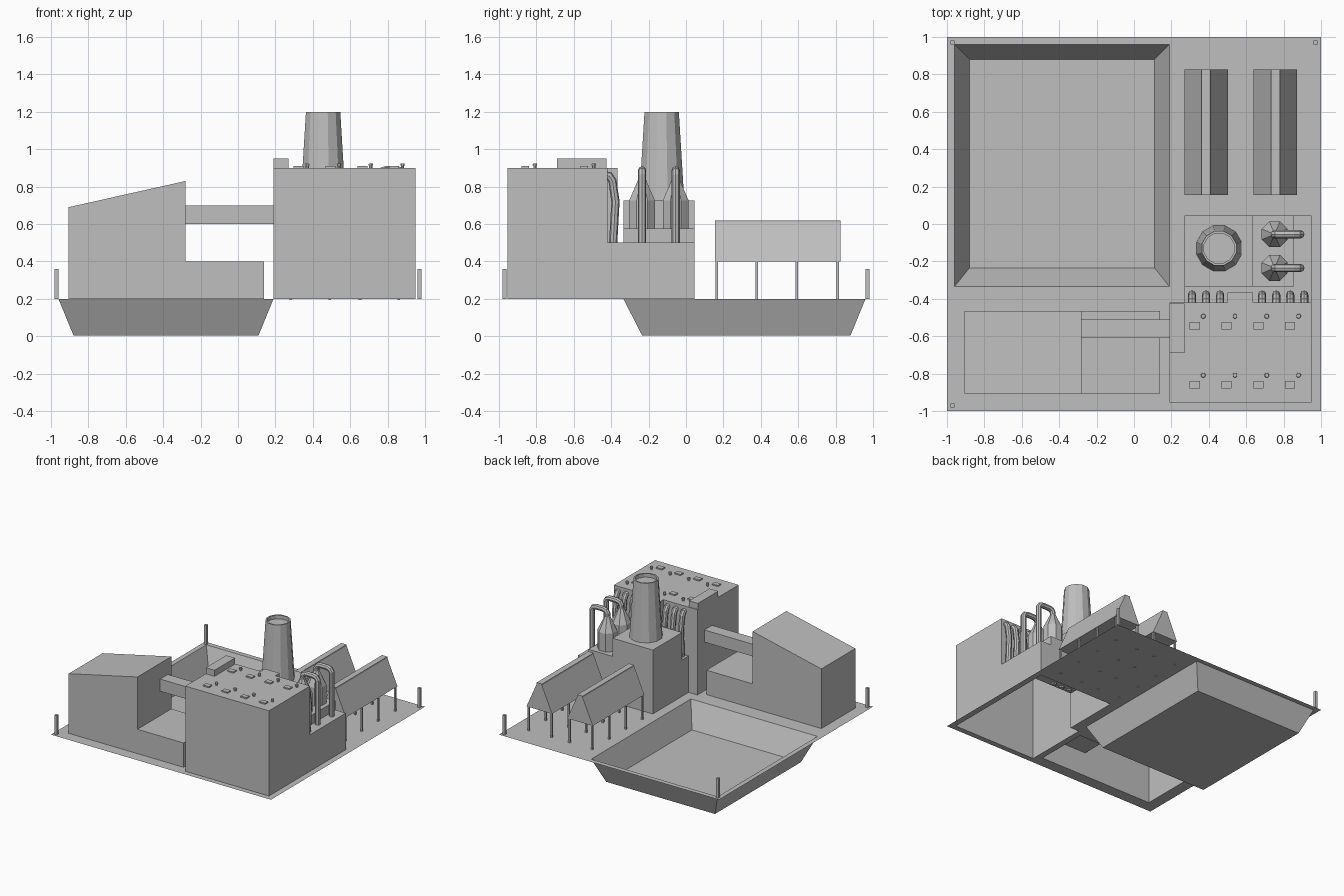
import bpy, bmesh, math
from mathutils import Vector

cube = bpy.data.objects.get("Cube")
if cube:
    bpy.data.objects.remove(cube, do_unlink=True)

GROUND = 0.2

grey = bpy.data.materials.new("plain_grey")
grey.use_nodes = True
grey.diffuse_color = (0.52, 0.52, 0.52, 1)
grey.node_tree.nodes["Principled BSDF"].inputs["Base Color"].default_value = (0.52, 0.52, 0.52, 1)


def add_mesh(name, bm):
    mesh = bpy.data.meshes.new(name)
    bm.to_mesh(mesh)
    bm.free()
    mesh.materials.append(grey)
    obj = bpy.data.objects.new(name, mesh)
    bpy.context.collection.objects.link(obj)
    return obj


def box(name, x, y, z, open_sides=()):
    """Box from ranges; faces whose normal is listed in open_sides are left out."""
    bm = bmesh.new()
    bmesh.ops.create_cube(bm, size=1)
    for v in bm.verts:
        v.co = Vector([r[0] if c < 0 else r[1] for c, r in zip(v.co, (x, y, z))])
    bm.normal_update()
    gone = [f for f in bm.faces if any(f.normal.dot(Vector(s)) > 0.9 for s in open_sides)]
    bmesh.ops.delete(bm, geom=gone, context='FACES')
    return add_mesh(name, bm)


def extrude_profile(name, points, y0, y1, open_bottom=False):
    """Extrude an x-z outline along y."""
    bm = bmesh.new()
    face = bm.faces.new([bm.verts.new((x, y0, z)) for x, z in points])
    moved = bmesh.ops.extrude_face_region(bm, geom=[face], use_keep_orig=True)["geom"]
    for v in moved:
        if isinstance(v, bmesh.types.BMVert):
            v.co.y = y1
    bmesh.ops.recalc_face_normals(bm, faces=bm.faces)
    if open_bottom:
        bm.normal_update()
        low = [f for f in bm.faces if f.normal.z < -0.9]
        bmesh.ops.delete(bm, geom=low, context='FACES')
    return add_mesh(name, bm)


def lathe(name, centre, rings, sides):
    """Revolve (radius, z) rings around a vertical axis and cap both ends."""
    bm = bmesh.new()
    loops = []
    for r, z in rings:
        angles = [2 * math.pi * (i + 0.5) / sides for i in range(sides)]
        loops.append([bm.verts.new((centre[0] + r * math.cos(a), centre[1] + r * math.sin(a), z))
                      for a in angles])
    for a, b in zip(loops, loops[1:]):
        for i in range(sides):
            j = (i + 1) % sides
            bm.faces.new((a[i], a[j], b[j], b[i]))
    bm.faces.new(loops[0][::-1])
    bm.faces.new(loops[-1])
    return add_mesh(name, bm)


def pipe(name, points, radius):
    """Eight-sided tube along a path."""
    curve = bpy.data.curves.new(name, 'CURVE')
    curve.dimensions = '3D'
    curve.bevel_depth = radius
    curve.bevel_resolution = 2
    curve.use_fill_caps = True
    spline = curve.splines.new('POLY')
    spline.points.add(len(points) - 1)
    for p, co in zip(spline.points, points):
        p.co = (*co, 1)
    helper = bpy.data.objects.new(name + "_path", curve)
    bpy.context.collection.objects.link(helper)
    deps = bpy.context.evaluated_depsgraph_get()
    mesh = bpy.data.meshes.new_from_object(helper.evaluated_get(deps))
    bpy.data.objects.remove(helper, do_unlink=True)
    mesh.materials.clear()
    mesh.materials.append(grey)
    mesh.shade_flat()
    obj = bpy.data.objects.new(name, mesh)
    bpy.context.collection.objects.link(obj)


# Footprints (x range, y range)
POOL = ((-0.96, 0.19), (-0.335, 0.96))
OFFICE = ((-0.905, 0.14), (-0.905, -0.465))
HALL = ((0.19, 0.95), (-0.955, -0.42))
ANNEX = ((0.27, 0.95), (-0.42, 0.045))
FOOTPRINTS = (POOL, OFFICE, HALL, ANNEX)

# Ground sheet, left open under the buildings and the basin
bm = bmesh.new()
xs = sorted({-1, 1}.union(*[f[0] for f in FOOTPRINTS]))
ys = sorted({-1, 1}.union(*[f[1] for f in FOOTPRINTS]))
for x0, x1 in zip(xs, xs[1:]):
    for y0, y1 in zip(ys, ys[1:]):
        cx, cy = (x0 + x1) / 2, (y0 + y1) / 2
        if not any(a[0] < cx < a[1] and b[0] < cy < b[1] for a, b in FOOTPRINTS):
            bm.faces.new([bm.verts.new((x, y, GROUND))
                          for x, y in ((x0, y0), (x1, y0), (x1, y1), (x0, y1))])
bmesh.ops.remove_doubles(bm, verts=bm.verts, dist=0.0001)
bmesh.ops.dissolve_limit(bm, angle_limit=0.01, verts=bm.verts, edges=bm.edges)
add_mesh("ground_sheet", bm)

# Sunken basin with sloping walls
basin = box("basin", *POOL, (0.005, GROUND), [(0, 0, 1)])
for v in basin.data.vertices:
    if v.co.z < 0.1:
        v.co.x += 0.08 if v.co.x < -0.4 else -0.08
        v.co.y += 0.1 if v.co.y < 0.3 else -0.08
basin.data.flip_normals()

# Office block with sloping roof and its bridge
extrude_profile("office_block", [(-0.905, GROUND), (0.14, GROUND), (0.14, 0.4), (-0.28, 0.4),
                                 (-0.28, 0.83), (-0.905, 0.69)], *OFFICE[1], open_bottom=True)
box("bridge", (-0.28, 0.19), (-0.61, -0.51), (0.6, 0.7), [(1, 0, 0), (-1, 0, 0)])

# Main hall and annex share one hollow interior
DOWN, FRONT, BACK = (0, 0, -1), (0, -1, 0), (0, 1, 0)
box("main_hall", *HALL, (GROUND, 0.9), [DOWN, BACK])
box("annex", *ANNEX, (GROUND, 0.5), [DOWN, FRONT])
bm = bmesh.new()
bm.faces.new([bm.verts.new((x, -0.42, z)) for x, z in
              ((0.19, 0.2), (0.19, 0.9), (0.95, 0.9), (0.95, 0.5), (0.27, 0.5), (0.27, 0.2))])
add_mesh("hall_back_wall", bm)
box("wall_column", (0.5, 0.635), (-0.42, -0.365), (0.5, 0.9), [DOWN, FRONT])
box("roof_hut", (0.19, 0.27), (-0.69, -0.425), (0.9, 0.95), [DOWN])
box("chimney_base", (0.27, 0.635), (-0.335, 0.045), (0.5, 0.725), [DOWN])
box("vessel_base", (0.635, 0.855), (-0.335, 0.045), (0.5, 0.575), [DOWN])

# Roof vents and hatches
for y in (-0.545, -0.86):
    for x in (0.325, 0.495, 0.665, 0.835):
        box("roof_hatch", (x - 0.027, x + 0.027), (y - 0.02, y + 0.02), (0.9, 0.91), [DOWN])
        lathe("roof_vent", (x + 0.045, y + 0.052), [(0.009, 0.9), (0.009, 0.912),
                                                    (0.013, 0.914), (0.011, 0.924)], 8)

# Chimney with a recessed mouth
lathe("chimney", (0.455, -0.13), [(0.125, 0.725), (0.095, 1.2), (0.083, 1.2), (0.083, 1.17)], 12)

# Vessels with overhead pipes
for y in (-0.055, -0.235):
    lathe("vessel", (0.752, y), [(0.075, 0.575), (0.075, 0.725), (0.028, 0.825), (0.022, 0.84)], 8)
    pipe("vessel_pipe", [(0.752, y, 0.82), (0.752, y, 0.86), (0.765, y, 0.88), (0.79, y, 0.887),
                         (0.852, y, 0.887), (0.877, y, 0.88), (0.89, y, 0.86), (0.89, y, 0.49)], 0.022)

# Row of bent pipes on the hall's back wall
for x in (0.31, 0.385, 0.46, 0.685, 0.76, 0.835, 0.91):
    pipe("wall_pipe", [(x, -0.44, 0.862), (x, -0.41, 0.857), (x, -0.393, 0.83),
                       (x, -0.377, 0.72), (x, -0.39, 0.49)], 0.022)

# Two raised gabled sheds on legs
for x in (0.27, 0.64):
    extrude_profile("shed", [(x, 0.4), (x + 0.232, 0.4), (x + 0.14, 0.608), (x + 0.14, 0.62),
                             (x + 0.092, 0.62), (x + 0.092, 0.608)], 0.155, 0.825)
    for lx in (x + 0.012, x + 0.22):
        for y in (0.165, 0.378, 0.593, 0.812):
            box("shed_leg", (lx - 0.007, lx + 0.007), (y - 0.007, y + 0.007), (0.195, 0.4))

# Corner posts
for x, y in ((-0.97, 0.97), (0.97, 0.97), (-0.97, -0.97)):
    box("corner_post", (x - 0.01, x + 0.01), (y - 0.01, y + 0.01), (GROUND, 0.36))
